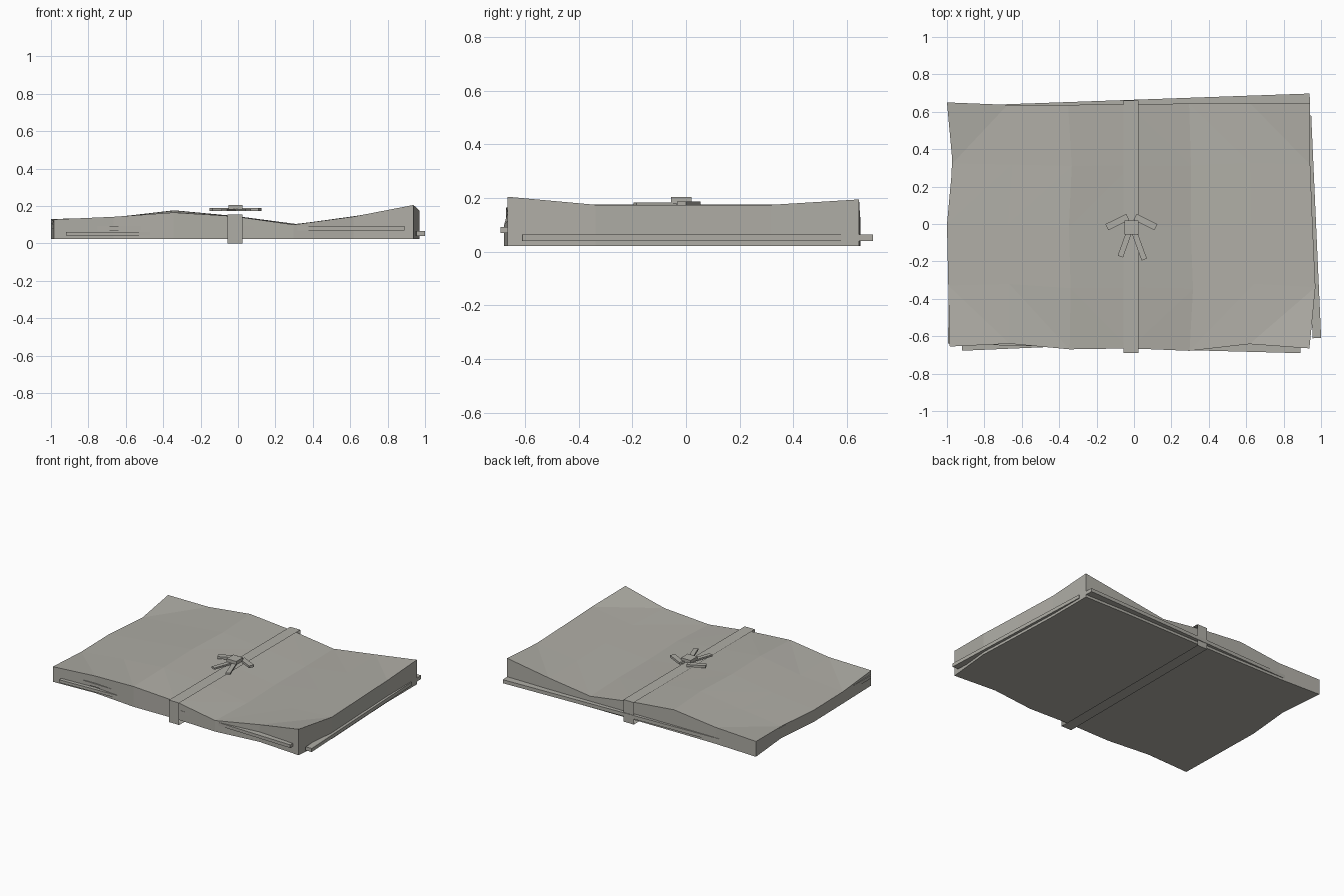
import bpy, bmesh
from mathutils import Vector

cube = bpy.data.objects.get("Cube")
if cube:
    bpy.data.objects.remove(cube)

mat = bpy.data.materials.new("grey_cloth")
mat.use_nodes = True
color = (0.43, 0.42, 0.38, 1)
mat.diffuse_color = color
mat.node_tree.nodes["Principled BSDF"].inputs["Base Color"].default_value = color


def finish(name, bm):
    bmesh.ops.recalc_face_normals(bm, faces=bm.faces)
    mesh = bpy.data.meshes.new(name)
    bm.to_mesh(mesh)
    bm.free()
    mesh.materials.append(mat)
    obj = bpy.data.objects.new(name, mesh)
    bpy.context.collection.objects.link(obj)
    return obj


def bar(name, start, end, width, low, high):
    """Flat bar whose centre line runs from start to end."""
    a, b = Vector(start), Vector(end)
    side = (b - a).normalized().orthogonal() * width / 2
    bm = bmesh.new()
    base = [bm.verts.new((p.x, p.y, low)) for p in (a + side, b + side, b - side, a - side)]
    face = bm.faces.new(base)
    top = bmesh.ops.extrude_face_region(bm, geom=[face])["geom"]
    for v in top:
        if isinstance(v, bmesh.types.BMVert):
            v.co.z = high
    return finish(name, bm)


# Folded cloth: a rippled top grid joined to a flat underside
front_y = [-.655, -.64, -.67, -.665, -.678, -.642, -.665]
back_y = [.65, .637, .637, .64, .644, .648, .645]
left_x = [-.985, -.993, -1.0, -.97, -1.0]
right_x = [.938, .97, .955, .942, .942]
front_z = [.128, .142, .165, .145, .10, .143, .205]
back_z = [.13, .138, .175, .145, .10, .145, .195]
mid_z = [.105, .138, .176, .146, .103, .142, .175]
cols, rows, floor = 7, 5, .022

bm = bmesh.new()
top, under = [], []
for j in range(rows):
    v = j / (rows - 1)
    heights = front_z if j == 0 else back_z if j == rows - 1 else mid_z
    top_row, under_row = [], []
    for i in range(cols):
        u = i / (cols - 1)
        x = left_x[j] * (1 - u) + right_x[j] * u
        y = front_y[i] * (1 - v) + back_y[i] * v
        top_row.append(bm.verts.new((x, y, heights[i])))
        under_row.append(bm.verts.new((x, y, floor)))
    top.append(top_row)
    under.append(under_row)
for j in range(rows - 1):
    for i in range(cols - 1):
        for grid in (top, under):
            a, b = grid[j][i], grid[j][i + 1]
            c, d = grid[j + 1][i + 1], grid[j + 1][i]
            # Diagonals fold across the corners
            if (i < cols // 2) == (j < rows // 2):
                bm.faces.new((a, b, d))
                bm.faces.new((b, c, d))
            else:
                bm.faces.new((a, b, c))
                bm.faces.new((a, c, d))
rim = [(0, i) for i in range(cols)] + [(j, cols - 1) for j in range(1, rows)]
rim += [(rows - 1, i) for i in range(cols - 2, -1, -1)] + [(j, 0) for j in range(rows - 2, 0, -1)]
for (j, i), (l, k) in zip(rim, rim[1:] + rim[:1]):
    bm.faces.new((under[j][i], under[l][k], top[l][k], top[j][i]))
finish("folded_cloth", bm)

# Layer edges peeking out of the sides
bar("right_layer_edge", (.978, -.61), (.925, .58), .045, .04, .065)
bar("back_layer_edge", (-.9, .605), (.94, .67), .055, .04, .065)
bar("front_low_layer_edge", (-.92, -.655), (.6, -.59), .045, .042, .062)
bar("front_high_layer_edge", (-.75, -.625), (.89, -.668), .045, .07, .092)
bar("left_layer_edge", (-.98, -.64), (-.955, .5), .03, .08, .102)

# Ribbon: a thin open loop around the cloth
bm = bmesh.new()
loop = [(-.69, 0), (.66, 0), (.66, .155), (-.69, .155)]
rings = [[bm.verts.new((x, y, z)) for y, z in loop] for x in (-.055, .025)]
for k in range(4):
    n = (k + 1) % 4
    bm.faces.new((rings[0][k], rings[0][n], rings[1][n], rings[1][k]))
finish("ribbon", bm)

# Bow: knot, two wings and two tails
bar("bow_knot", (-.0125, -.055), (-.0125, .02), .075, .18, .205)
wing_mid = -.014
for name, s in (("bow_left_wing", 1), ("bow_right_wing", -1)):
    bar(name, (wing_mid + s * .02, .038), (wing_mid + s * .131, -.017), .036, .172, .188)
bar("bow_right_tail", (-.025, -.04), (-.073, -.174), .03, .172, .184)
bar("bow_left_tail", (0, -.04), (.055, -.19), .03, .172, .184)
